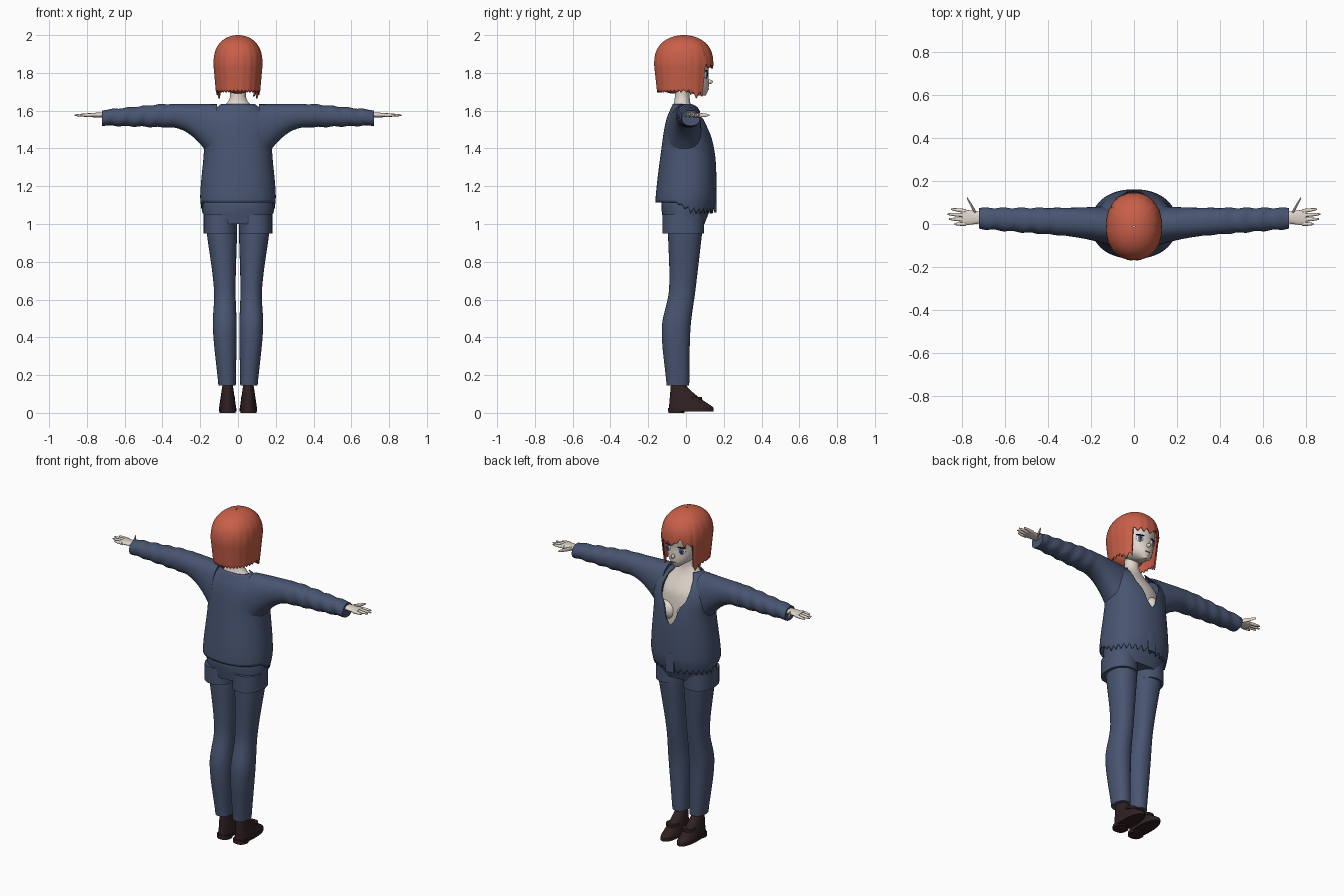
import bpy, bmesh, math

cube = bpy.data.objects.get("Cube")
if cube:
    bpy.data.objects.remove(cube, do_unlink=True)


def material(name, red, green, blue):
    mat = bpy.data.materials.new(name)
    mat.use_nodes = True
    mat.diffuse_color = (red, green, blue, 1)
    shader = mat.node_tree.nodes["Principled BSDF"]
    shader.inputs["Base Color"].default_value = mat.diffuse_color
    shader.inputs["Roughness"].default_value = 0.8
    return mat


NAVY = material("navy cloth", 0.065, 0.09, 0.165)
HAIR = material("orange hair", 0.58, 0.115, 0.065)
SKIN = material("pale skin", 0.75, 0.67, 0.6)
SHOE = material("dark brown leather", 0.03, 0.015, 0.016)
BLUE = material("iris blue", 0.06, 0.1, 0.25)
WHITE = material("eye white", 0.8, 0.8, 0.8)
BLACK = material("lash black", 0.02, 0.01, 0.01)
LIP = material("lip pink", 0.5, 0.2, 0.17)


def finish(part, mat):
    part.data.materials.append(mat)
    bpy.ops.object.select_all(action="DESELECT")
    part.select_set(True)
    bpy.context.view_layer.objects.active = part
    bpy.ops.object.shade_smooth_by_angle(angle=math.radians(50))


def section(at, wide, deep, x=0, y=0):
    """A cross-section: its place, its centre and its two half sizes."""
    return at, (x, y, wide, deep)


def blend(*sections):
    """Return a shape that runs smoothly through the sections."""
    last = len(sections) - 1

    def shape(t):
        i = 0
        while i < last - 1 and t > sections[i + 1][0]:
            i += 1
        (start, here), (end, there) = sections[i], sections[i + 1]
        (before, prior) = sections[max(i - 1, 0)]
        (after, later) = sections[min(i + 2, last)]
        span = end - start
        u = min(max((t - start) / span, 0), 1)
        mix = u * u * (3 - 2 * u)
        values = []
        for o, p, q, r in zip(prior, here, there, later):
            leave = (q - o) / (end - before) * span
            arrive = (r - p) / (after - start) * span
            bend = u * (1 - u) * ((1 - u) * leave - u * arrive)
            values.append(p + (q - p) * mix + bend)
        return values
    return shape


def loft(name, mat, shape, low, high, axis="z", side=1, sides=32, steps=20,
         power=2.2, ripple=None, shell=0, dome=False):
    """Skin of rounded sections; low and high may be functions of the angle."""
    bm = bmesh.new()
    rings = []
    for j in range(steps + 1):
        share = j / steps
        if dome:
            share = math.sin(share * math.pi / 2)
        ring = []
        for i in range(sides):
            turn = math.tau * i / sides
            foot = low(turn) if callable(low) else low
            top = high(turn) if callable(high) else high
            t = foot + (top - foot) * share
            a, b, wide, deep = shape(t)
            swell = ripple(t, turn) if ripple else 1
            c, s = math.cos(turn), math.sin(turn)
            a += swell * wide * math.copysign(abs(c) ** (2 / power), c)
            b += swell * deep * math.copysign(abs(s) ** (2 / power), s)
            place = (a, b, t) if axis == "z" else (t, a, b)
            ring.append(bm.verts.new((place[0] * side, place[1], place[2])))
        rings.append(ring)
    for lower, upper in zip(rings, rings[1:]):
        for i in range(sides):
            bm.faces.new((lower[i - 1], lower[i], upper[i], upper[i - 1]))
    if not shell:
        bm.faces.new(rings[0])
        bm.faces.new(rings[-1])
    bmesh.ops.recalc_face_normals(bm, faces=bm.faces)
    mesh = bpy.data.meshes.new(name)
    bm.to_mesh(mesh)
    bm.free()
    part = bpy.data.objects.new(name, mesh)
    bpy.context.collection.objects.link(part)
    if shell:
        solid = part.modifiers.new("thickness", "SOLIDIFY")
        solid.thickness, solid.offset = shell, -1
    finish(part, mat)


def ball(name, mat, place, size, yaw=0):
    bpy.ops.mesh.primitive_uv_sphere_add(segments=24, ring_count=12, location=place,
                                         rotation=(0, 0, yaw))
    part = bpy.context.object
    part.name, part.scale = name, size
    finish(part, mat)


def zigzag(turn, teeth):
    return abs(turn * teeth / math.tau % 1 * 2 - 1)


def heading(turn):
    """Signed angle from straight ahead, positive toward the model's left."""
    return (math.pi / 2 - turn + math.pi) % math.tau - math.pi


# Jacket body with a torn open neckline and a ragged hem
def neckline(turn):
    away = abs(heading(turn))
    return min(1.635, 1.32 + away * 0.44 + zigzag(turn, 24) * 0.025)


def hem(turn):
    ahead = min(max(0, math.sin(turn) + 0.3) * 2, 1)
    return 1.115 - ahead * 0.03 * (1 + zigzag(turn, 32))


loft("jacket_body", NAVY, blend(
    section(1.05, wide=.19, deep=.15, y=-.01), section(1.15, wide=.2, deep=.16),
    section(1.4, wide=.18, deep=.14, y=.01), section(1.55, wide=.185, deep=.105),
    section(1.635, wide=.09, deep=.05, y=-.02)),
    hem, neckline, sides=128, steps=36, shell=0.006)
loft("jacket_flap", NAVY, lambda t: (0, .155, .028, .006), 1.06, 1.18, sides=16, power=4)

# Bare chest and neck under the jacket
loft("chest", SKIN, blend(
    section(1.2, wide=.14, deep=.1, y=.01), section(1.5, wide=.15, deep=.095),
    section(1.62, wide=.08, deep=.05, y=-.02), section(1.66, wide=.045, deep=.04, y=-.02),
    section(1.76, wide=.045, deep=.04, y=-.02)), 1.2, 1.76, steps=36, power=2)

# Hips of the shorts
loft("shorts_hips", NAVY, blend(
    section(1, wide=.178, deep=.108, y=-.01), section(1.1, wide=.185, deep=.13),
    section(1.2, wide=.165, deep=.11)), 1, 1.2, sides=48)


# Rules for the limbs, each giving centre and half sizes
def sleeve(t):
    near = max(0, 1 - t / 0.35) ** 2
    bottom, top = 1.5 + 0.03 * t - 0.45 * near, 1.635 - 0.1 * max(0, t - 0.4)
    back, front = 0.08 * t - 0.08 - 0.06 * near, 0.075 + 0.02 * near
    return (back + front) / 2, (bottom + top) / 2, (front - back) / 2, (top - bottom) / 2


def wrinkle(t, turn):
    fade = min(1, max(0, t - 0.28) * 5)
    return 1 + 0.05 * fade * math.sin(t * 75 + 2 * math.sin(turn))


def digit(start, end, root, tip, size):
    def shape(t):
        along = (t - start) / (end - start)
        round_off = size * (1 - 0.6 * along ** 3)
        return root + (tip - root) * along, 1.576, round_off, round_off
    return shape


def upper(t):
    rise = max(0, t - 0.03) / 0.12
    toe, heel = 0.145 * (1 - rise) ** 1.3, 0.01 * rise - 0.09
    return .055, (toe + heel) / 2, 0.045 - 0.018 * rise, (toe - heel) / 2


palm = blend(section(.69, x=.03, y=1.578, wide=.024, deep=.015),
             section(.8, x=.03, y=1.576, wide=.038, deep=.01))
trousers = blend(section(.15, x=.058, y=-.043, wide=.046, deep=.06),
                 section(.45, x=.07, y=-.052, wide=.063, deep=.076),
                 section(.65, x=.07, y=-.02, wide=.057, deep=.07),
                 section(.95, x=.085, y=-.005, wide=.08, deep=.09))

for side, tag in ((1, "left_"), (-1, "right_")):
    ball(tag + "bust", SKIN, (side * .06, .07, 1.4), (.06, .06, .06))

    # Sleeve and hand
    loft(tag + "sleeve", NAVY, sleeve, .11, .72, "x", side, steps=56, ripple=wrinkle)
    loft(tag + "palm", SKIN, palm, .69, .8, "x", side, steps=8)
    for k, end in enumerate((.85, .866, .86, .835)):
        root = 0.06 - 0.02 * k
        loft(tag + "finger", SKIN, digit(.78, end, root, root * 1.15, .009),
             .78, end, "x", side, sides=10, steps=8)
    loft(tag + "thumb", SKIN, digit(.73, .775, .04, .12, .012),
         .73, .775, "x", side, sides=10, steps=8)

    # Shorts leg and trouser leg
    loft(tag + "shorts_leg", NAVY, lambda t: (.093, -.015, .089, .11), .95, 1.05, side=side)
    loft(tag + "trouser_leg", NAVY, trousers, .145, 1, side=side, steps=40)

    # Loafer with sole, heel and strap
    loft(tag + "shoe", SHOE, upper, .02, .148, side=side)
    loft(tag + "sole", SHOE, lambda t: (.055, .026, .046, .12), .008, .026, side=side, steps=1)
    loft(tag + "heel", SHOE, lambda t: (.055, -.05, .042, .042), 0, .02, side=side, steps=1)
    loft(tag + "strap", SHOE, lambda t: (.055, .05, .038, .034), .07, .085, side=side, steps=1)

    # Eye, lash and ear
    for part, mat, ahead, z, size in (
            ("eye", WHITE, .105, 1.79, (.022, .006, .02)),
            ("iris", BLUE, .108, 1.79, (.014, .006, .018)),
            ("pupil", BLACK, .11, 1.79, (.006, .006, .009)),
            ("lash", BLACK, .107, 1.81, (.025, .006, .004))):
        ball(tag + part, mat, (side * .046, ahead, z), size, yaw=-side * 0.4)
    ball(tag + "ear", SKIN, (side * .108, 0, 1.785), (.012, .022, .033))

# Head, nose and mouth
loft("head", SKIN, blend(
    section(1.68, wide=.015, deep=.02, y=.085), section(1.72, wide=.068, deep=.085, y=.035),
    section(1.8, wide=.105, deep=.125, y=-.007), section(1.88, wide=.11, deep=.13, y=-.01),
    section(1.97, wide=.04, deep=.05, y=-.01)), 1.68, 1.97, sides=40, steps=32, power=2)
ball("nose", SKIN, (0, .122, 1.753), (.009, .02, .012))
ball("mouth", LIP, (0, .118, 1.715), (.016, .005, .003))


# Bob haircut with a ragged fringe and longer locks beside the cheeks
def hair_rim(turn):
    ahead = heading(turn)
    if -0.95 < ahead < 0.8:
        parting = max(0, 0.2 - abs(ahead + 0.35)) * 0.18
        return 1.822 + parting + zigzag(turn, 22) * 0.025
    if abs(ahead) < 1.35:
        return 1.665 + zigzag(turn, 20) * 0.035
    return 1.695 + zigzag(turn, 40) * 0.014


def bob(t):
    rise = t - 1.84
    if rise > 0:
        size = max(0.001, 1 - (rise / 0.16) ** 2.6) ** 0.5
    else:
        size = 1 + 0.7 * rise
    return 0, -.012, .131 * size, .158 * size


def locks(t, turn):
    return 1 - 0.012 * zigzag(turn, 20) * min(1, (2 - t) * 8)


loft("hair", HAIR, bob, hair_rim, 2, sides=160, steps=36, ripple=locks, shell=0.008, dome=True)
ball("nape_hair", HAIR, (0, -.07, 1.78), (.11, .08, .09))
